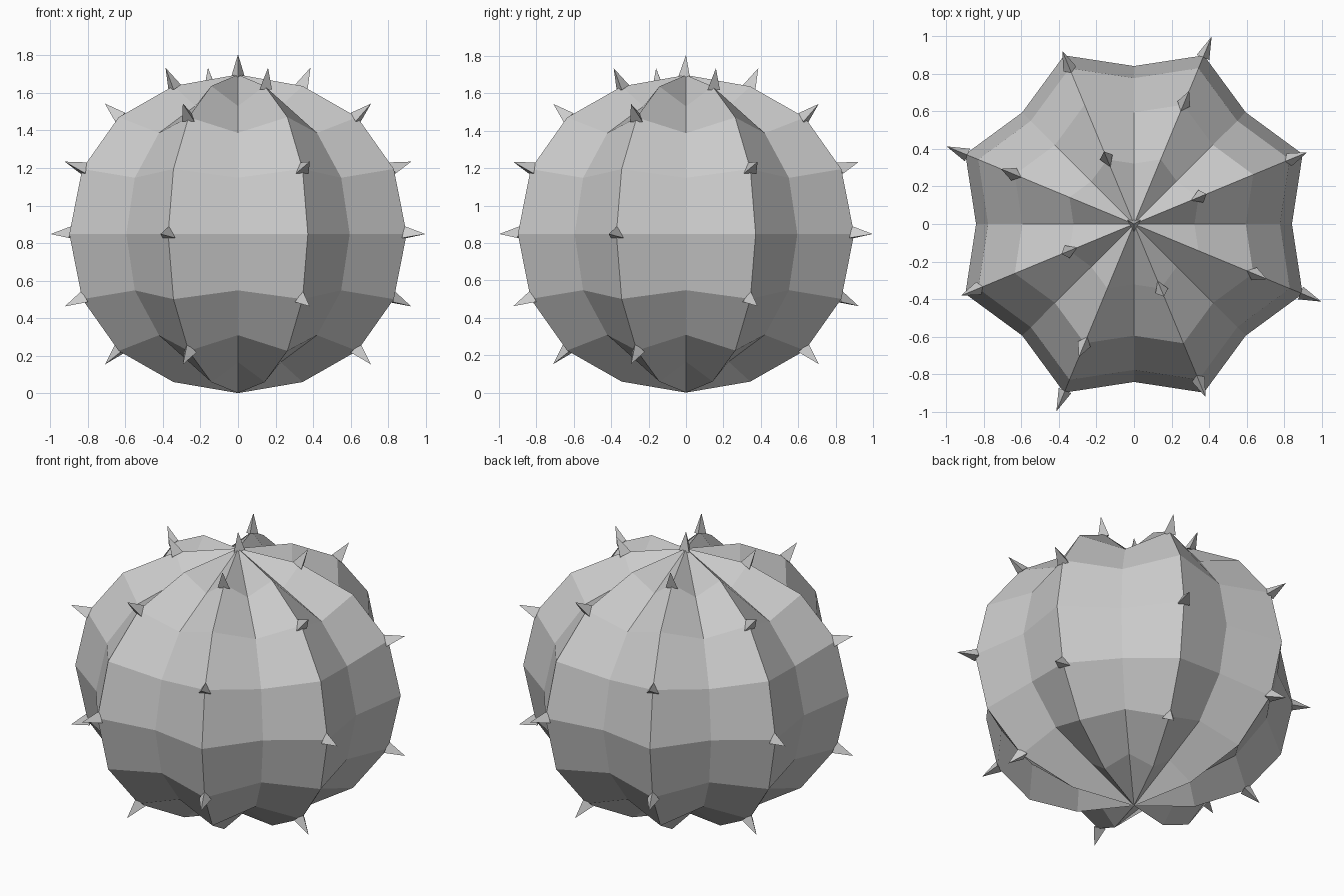
import bpy, bmesh
from math import sin, cos, radians
from mathutils import Vector, Matrix

if "Cube" in bpy.data.objects:
    bpy.data.objects.remove(bpy.data.objects["Cube"])

CENTRE_Z = 0.848
RIDGE, VALLEY = 0.973, 0.842
# ridge heights above the centre for each ring, from top to bottom
HEIGHTS = [0.789, 0.623, 0.347, 0.0, -0.347, -0.623, -0.789]


def rib_point(ring, seg):
    radius = RIDGE if seg % 2 else VALLEY
    r = radius * sin(radians(22.5 * (ring + 1)))
    z = HEIGHTS[ring] * radius / RIDGE
    a = radians(22.5 * seg)
    return Vector((r * cos(a), r * sin(a), CENTRE_Z + z))


def make_object(name, bm):
    mesh = bpy.data.meshes.new(name)
    bmesh.ops.recalc_face_normals(bm, faces=bm.faces)
    bm.to_mesh(mesh)
    bm.free()
    obj = bpy.data.objects.new(name, mesh)
    bpy.context.collection.objects.link(obj)
    return obj


# Ribbed cactus body: eight ridges alternating with eight valleys
bm = bmesh.new()
rings = [[bm.verts.new(rib_point(i, s)) for s in range(16)] for i in range(7)]
top = bm.verts.new((0, 0, CENTRE_Z + 0.85))
bottom = bm.verts.new((0, 0, 0))
for s in range(16):
    n = (s + 1) % 16
    bm.faces.new((top, rings[0][s], rings[0][n]))
    bm.faces.new((bottom, rings[6][n], rings[6][s]))
    for a, b in zip(rings, rings[1:]):
        bm.faces.new((a[s], b[s], b[n], a[n]))
make_object("ribbed_body", bm)

# Three-sided spikes, staggered along the ridges
bm = bmesh.new()
length, sink = 0.12, 0.012


def add_spike(point, direction):
    rot = direction.to_track_quat('Z', 'Y').to_matrix().to_4x4()
    pos = point + direction * (length / 2 - sink)
    bmesh.ops.create_cone(bm, cap_ends=True, segments=3, radius1=0.042,
                          radius2=0, depth=length,
                          matrix=Matrix.Translation(pos) @ rot)


for rib in range(8):
    seg = 2 * rib + 1
    for ring in ((0, 2, 4) if rib % 2 == 0 else (1, 3, 5)):
        p = rib_point(ring, seg)
        add_spike(p, (p - Vector((0, 0, CENTRE_Z))).normalized())
add_spike(Vector((0, 0, CENTRE_Z + 0.85)), Vector((0, 0, 1)))
bmesh.ops.remove_doubles(bm, verts=bm.verts, dist=0.0001)
make_object("spikes", bm)
